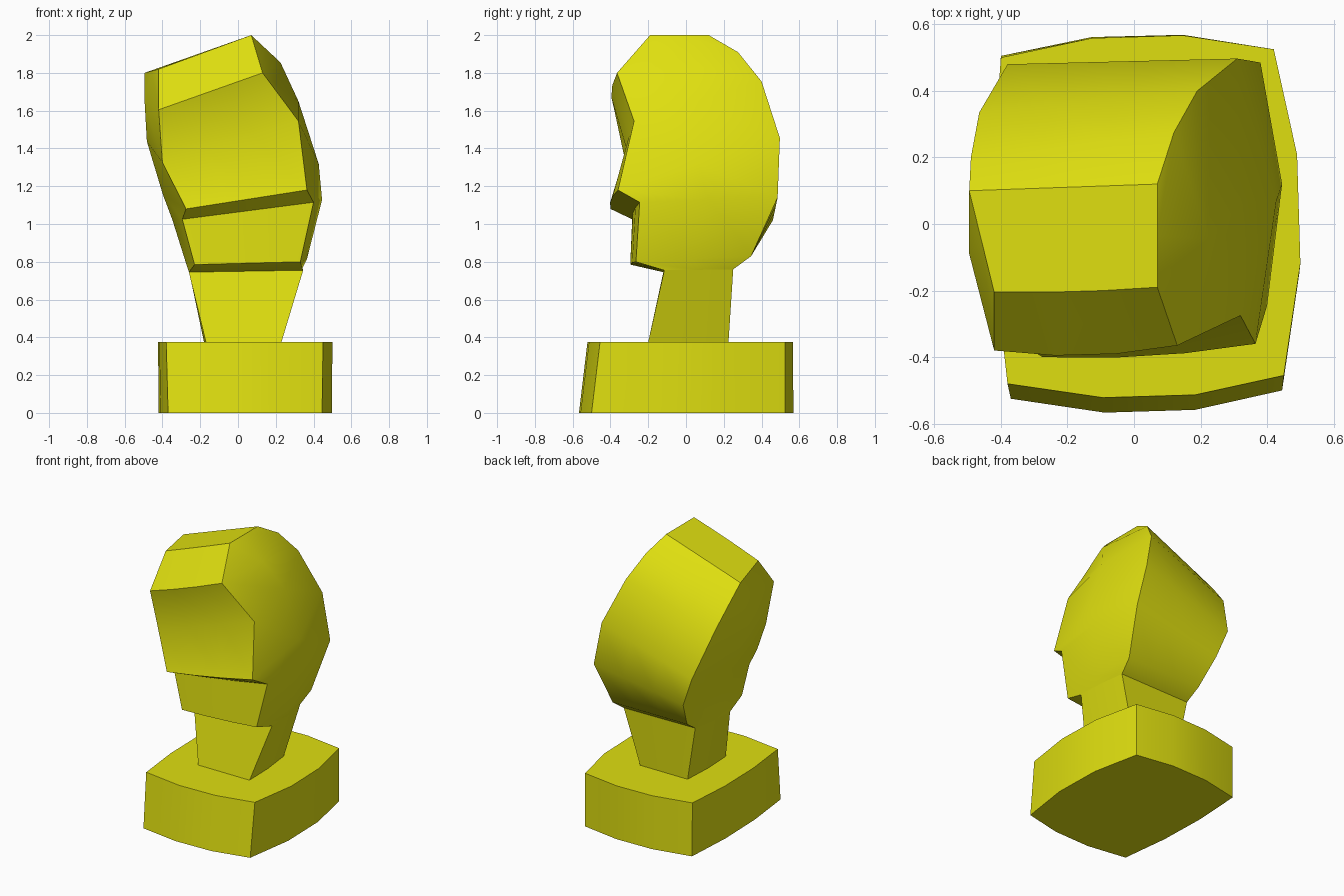
import bpy
import bmesh
import math
from mathutils import Vector

if "Cube" in bpy.data.objects:
    bpy.data.objects.remove(bpy.data.objects["Cube"], do_unlink=True)

# One yellow material for the whole sculpture
yellow = bpy.data.materials.new("yellow")
yellow.use_nodes = True
colour = (0.74, 0.74, 0.005, 1)
yellow.diffuse_color = colour
yellow.node_tree.nodes["Principled BSDF"].inputs["Base Color"].default_value = colour


def loft(name, rings, crease_angle):
    """Skin a stack of equal-length rings and cap both ends."""
    bm = bmesh.new()
    layers = [[bm.verts.new(point) for point in ring] for ring in rings]
    for upper, lower in zip(layers, layers[1:]):
        count = len(upper)
        for i in range(count):
            j = (i + 1) % count
            bm.faces.new((upper[i], upper[j], lower[j], lower[i]))
    bm.faces.new(layers[0])
    bm.faces.new(layers[-1])
    bmesh.ops.recalc_face_normals(bm, faces=bm.faces)
    mesh = bpy.data.meshes.new(name)
    bm.to_mesh(mesh)
    bm.free()
    mesh.materials.append(yellow)
    obj = bpy.data.objects.new(name, mesh)
    bpy.context.collection.objects.link(obj)
    bpy.ops.object.select_all(action='DESELECT')
    obj.select_set(True)
    bpy.context.view_layer.objects.active = obj
    bpy.ops.object.shade_smooth_by_angle(angle=math.radians(crease_angle))
    return obj


def bowed(start, end, bow):
    """Start point and two inner points of an edge that bows along bow."""
    start, end = Vector(start), Vector(end)
    offset = Vector(bow)
    return [start] + [start.lerp(end, t) + offset for t in (1 / 3, 2 / 3)]


def section(left, right, front_bow):
    """Closed ring through the front edge, left side, back edge and right side."""
    (front_l, back_l, bulge_l), (front_r, back_r, bulge_r) = left, right
    side_l = (Vector(front_l) + Vector(back_l)) / 2 + Vector((bulge_l, 0, 0))
    side_r = (Vector(front_r) + Vector(back_r)) / 2 - Vector((bulge_r, 0, 0))
    return (bowed(front_r, front_l, (0, -front_bow, 0))
            + [Vector(front_l), side_l]
            + bowed(back_l, back_r, (0, 0, 0))
            + [Vector(back_r), side_r])


# Side outlines, crown to neck foot: front point, back point, sideways bulge
left_side = [
    ((.07, -.19, 2), (.07, .12, 2), 0),             # crown
    ((.13, -.365, 1.8), (.12, .275, 1.91), .1),     # brow
    ((.32, -.275, 1.545), (.19, .4, 1.755), .065),  # eye line
    ((.365, -.36, 1.18), (.31, .497, 1.455), .09),  # nose tip
    ((.4, -.245, 1.115), (.38, .485, 1.14), .055),  # under the nose
    ((.33, -.265, .8), (.33, .345, .83), .035),     # chin
    ((.345, -.115, .755), (.31, .25, .76), .01),    # neck top
    ((.23, -.2, .375), (.2, .225, .375), .01),      # neck foot
]
right_side = [
    ((-.42, -.205, 1.82), (-.495, .1, 1.8), 0),
    ((-.42, -.38, 1.605), (-.49, .2, 1.71), .04),
    ((-.4, -.32, 1.325), (-.465, .335, 1.55), .05),
    ((-.275, -.4, 1.08), (-.38, .48, 1.23), .07),
    ((-.295, -.285, 1.025), (-.3, .46, 1.02), .05),
    ((-.23, -.295, .785), (-.25, .345, .83), .04),
    ((-.26, -.12, .745), (-.24, .24, .76), .01),
    ((-.17, -.2, .375), (-.17, .225, .375), .01),
]
front_bows = (.005, .02, .01, .015, .01, .01, 0, 0)
sections = [section(*parts) for parts in zip(left_side, right_side, front_bows)]

# Leaning slab head with brow, nose and chin steps
loft("head", sections[:-1], 32)

# Tapered neck
loft("neck", sections[-2:], 32)


# Four-sided plinth with bowed walls and a sloping front
def plinth_ring(corners, z):
    bows = ((.01, -.05), (.06, .01), (0, .05), (-.03, 0))
    points = []
    for i, bow in enumerate(bows):
        start, end = corners[i], corners[(i + 1) % 4]
        points += bowed((*start, z), (*end, z), (*bow, 0))
    return points


plinth_top = [(-.38, -.48), (.45, -.455), (.42, .525), (-.4, .5)]
plinth_foot = [(-.37, -.525), (.445, -.5), (.42, .525), (-.4, .505)]
loft("plinth", [plinth_ring(plinth_top, .375), plinth_ring(plinth_foot, 0)], 32)
